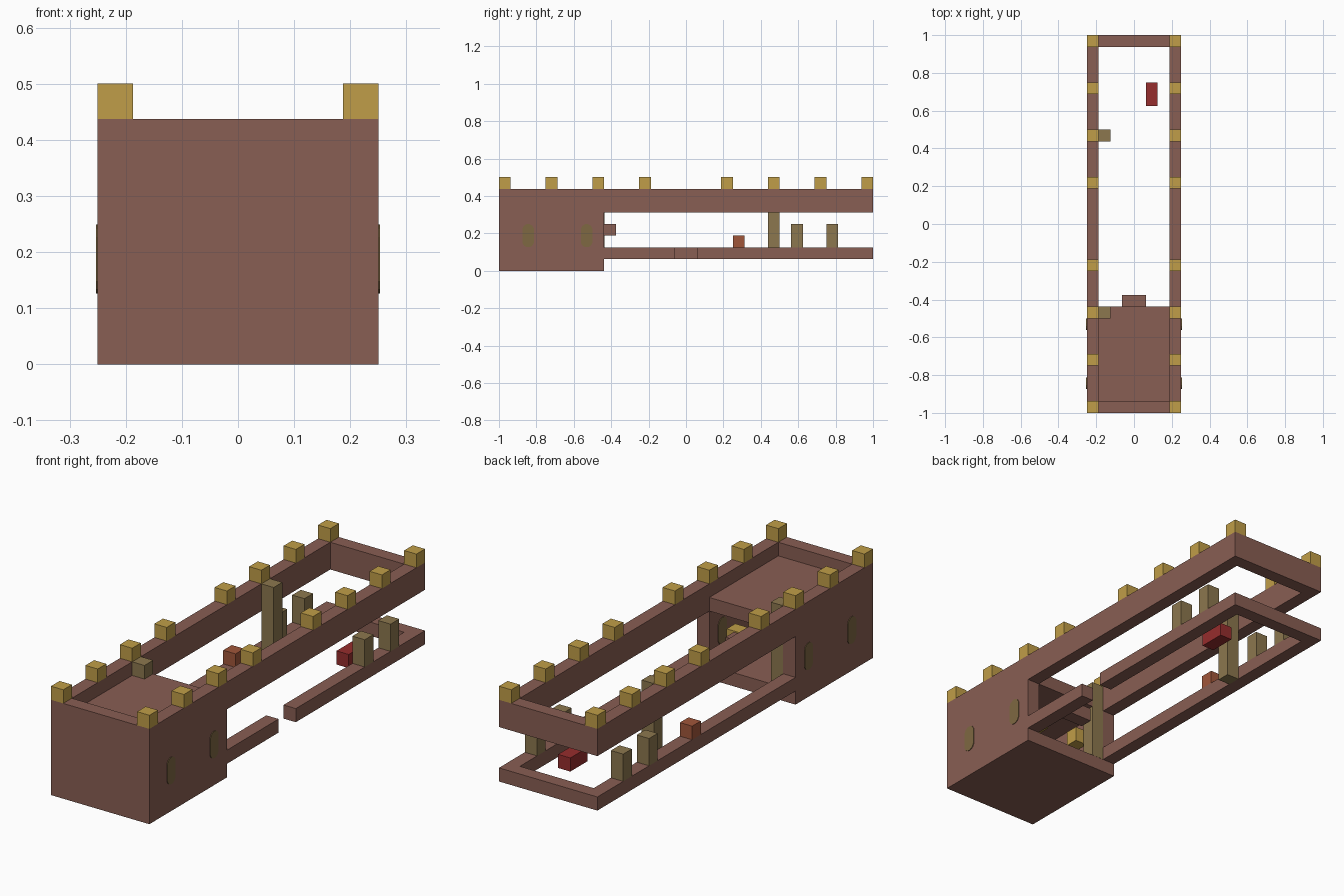
import bpy, bmesh, math

U = 1 / 16  # block size

cube = bpy.data.objects.get("Cube")
if cube:
    bpy.data.objects.remove(cube, do_unlink=True)


def material(name, rgb):
    linear = [((c / 255 + 0.055) / 1.055) ** 2.4 for c in rgb] + [1]
    mat = bpy.data.materials.new(name)
    mat.use_nodes = True
    mat.diffuse_color = linear
    mat.node_tree.nodes["Principled BSDF"].inputs["Base Color"].default_value = linear
    return mat


brick = material("brick_brown", (137, 94, 83))
gold = material("gold", (192, 158, 72))
khaki = material("khaki_wood", (140, 119, 78))
glass = material("olive_window", (126, 104, 66))
red = material("deep_red", (150, 45, 45))
rust = material("rust_orange", (160, 86, 58))


def finish(name, bm, mat):
    bmesh.ops.recalc_face_normals(bm, faces=bm.faces)
    mesh = bpy.data.meshes.new(name)
    bm.to_mesh(mesh)
    bm.free()
    mesh.materials.append(mat)
    obj = bpy.data.objects.new(name, mesh)
    bpy.context.collection.objects.link(obj)
    return obj


def block(name, mat, x, y, z):
    """Box from (low, high) ranges counted in blocks."""
    bm = bmesh.new()
    bmesh.ops.create_cube(bm, size=1)
    for v in bm.verts:
        v.co = [U * (r[0] if c < 0 else r[1]) for c, r in zip(v.co, (x, y, z))]
    return finish(name, bm, mat)


def window(name, x, y):
    """Pane with rounded ends, set through the side wall."""
    bm = bmesh.new()
    outline = []
    for i in range(12):
        a = math.pi * (i + 0.5) / 6
        shift = U / 2 if math.sin(a) > 0 else -U / 2
        outline.append(bm.verts.new((x, y * U + U / 2 * math.cos(a),
                                     3 * U + shift + U / 2 * math.sin(a))))
    face = bm.faces.new(outline)
    out = bmesh.ops.extrude_face_region(bm, geom=[face])
    for v in out["geom"]:
        if isinstance(v, bmesh.types.BMVert):
            v.co.x += U + 0.006
    return finish(name, bm, glass)


# Gatehouse: floor, front wall, recessed roof
block("house_floor", brick, (-4, 4), (-16, -7), (0, 1))
block("house_front_wall", brick, (-4, 4), (-16, -15), (1, 7))
block("house_roof", brick, (-3, 3), (-15, -7), (5, 6))
block("house_ledge", brick, (-1, 1), (-7, -6), (3, 4))

# Matching parts on both long sides
for side, label in ((1, "left"), (-1, "right")):
    xs = sorted((side * 3, side * 4))
    block(label + "_house_wall", brick, xs, (-15, -7), (1, 7))
    block(label + "_upper_beam", brick, xs, (-7, 15), (5, 7))
    for i, y in enumerate((-16, -12, -8, -4, 3, 7, 11, 15)):
        block(f"{label}_merlon_{i + 1}", gold, xs, (y, y + 1), (7, 8))
    for y in (9, 12):
        block(f"{label}_short_post_{y}", khaki, xs, (y, y + 1), (2, 4))
    for y in (-13.5, -8.5):
        window(f"{label}_window", xs[0] * U - 0.003, y)
    # Gold ornaments inside the house
    mid = side * 1.8
    block(label + "_lamp", gold, (mid - 0.5, mid + 0.5), (-9, -8), (2.4, 3.5))

# Back cross pieces
block("back_upper_beam", brick, (-4, 4), (15, 16), (5, 7))
block("back_lower_rail", brick, (-4, 4), (15, 16), (1, 2))

# Lower rails, with a gap in the left one
block("right_lower_rail", brick, (-4, -3), (-7, 15), (1, 2))
block("left_lower_rail_front", brick, (3, 4), (-7, -1), (1, 2))
block("left_lower_rail_back", brick, (3, 4), (1, 15), (1, 2))

# Tall posts beside the right wall, and loose blocks
block("tall_post_back", khaki, (-3, -2), (7, 8), (1, 7))
block("tall_post_house", khaki, (-3, -2), (-8, -6.99), (1, 7))
block("rust_block", rust, (-4, -3), (4, 5), (2, 3))
block("red_block", red, (1, 2), (10, 12), (1, 2))
